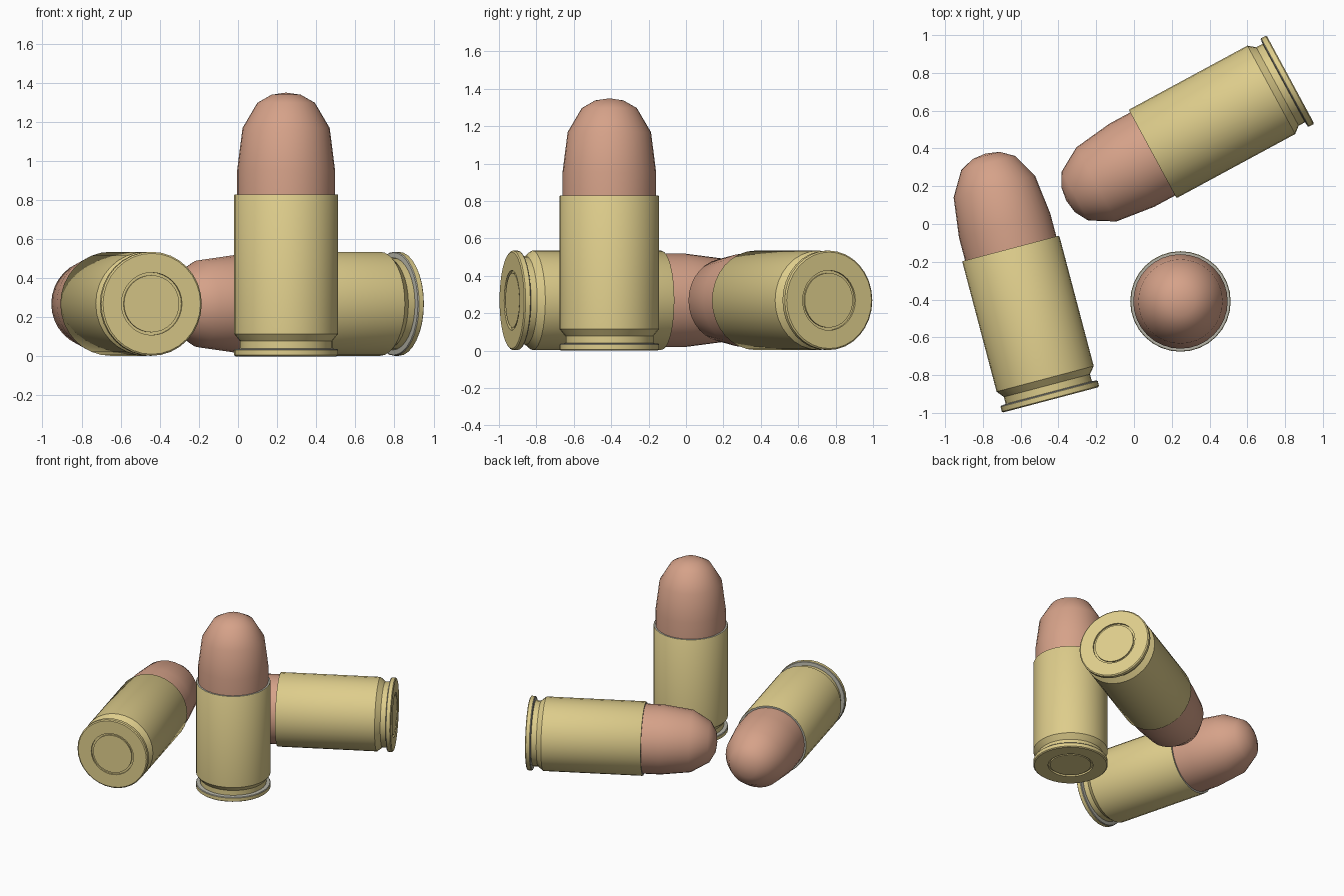
import bpy, bmesh, math
from mathutils import Matrix, Vector

if "Cube" in bpy.data.objects:
    bpy.data.objects.remove(bpy.data.objects["Cube"])


def material(name, rgb):
    m = bpy.data.materials.new(name)
    m.diffuse_color = (*rgb, 1)
    m.use_nodes = True
    m.node_tree.nodes["Principled BSDF"].inputs["Base Color"].default_value = m.diffuse_color
    return m


BRASS = material("brass", (0.73, 0.61, 0.26))
COPPER = material("copper", (0.67, 0.36, 0.25))
GREY = material("dull_grey", (0.46, 0.45, 0.38))
SEGMENTS = 32

# Profiles as (radius, height) from the base centre upwards
CASE = [(0, 0.003), (0.146, 0.003), (0.146, 0.014), (0.16, 0.014), (0.16, 0),
        (0.258, 0), (0.266, 0.006), (0.266, 0.032), (0.262, 0.037),
        (0.236, 0.040), (0.236, 0.078), (0.266, 0.115), (0.266, 0.824),
        (0.263, 0.829), (0.246, 0.829), (0.246, 0.79)]
BULLET = [(0.235, 0.79), (0.25, 0.80), (0.25, 0.955), (0.223, 1.168),
          (0.147, 1.297), (0.075, 1.338), (0, 1.349)]


def lathe(name, profile, mats, matrix, grey_bands=()):
    """Turn a profile around z; bands listed in grey_bands use the second material."""
    bm = bmesh.new()
    rings = []
    for r, z in profile:
        if r == 0:
            rings.append([bm.verts.new((0, 0, z))] * SEGMENTS)
        else:
            rings.append([bm.verts.new((r * math.cos(t), r * math.sin(t), z))
                          for t in (2 * math.pi * i / SEGMENTS for i in range(SEGMENTS))])
    for b, (low, high) in enumerate(zip(rings, rings[1:])):
        for i in range(SEGMENTS):
            j = (i + 1) % SEGMENTS
            corners = list(dict.fromkeys((low[i], low[j], high[j], high[i])))
            f = bm.faces.new(corners)
            f.material_index = 1 if b in grey_bands else 0
    me = bpy.data.meshes.new(name)
    bm.to_mesh(me)
    bm.free()
    for m in mats:
        me.materials.append(m)
    ob = bpy.data.objects.new(name, me)
    bpy.context.collection.objects.link(ob)
    ob.matrix_world = matrix
    bpy.ops.object.select_all(action='DESELECT')
    ob.select_set(True)
    bpy.context.view_layer.objects.active = ob
    bpy.ops.object.shade_smooth_by_angle(angle=math.radians(35))


def cartridge(label, base, direction):
    turn = Vector(direction).to_track_quat('Z', 'Y').to_matrix().to_4x4()
    mat = Matrix.Translation(base) @ turn
    # case: grey on the rim's forward face and the mouth lip
    lathe(label + "_case", CASE, (BRASS, GREY), mat, grey_bands=(7, 8, 13, 14))
    lathe(label + "_bullet", BULLET, (COPPER,), mat)


# One standing and two lying rounds
a, b = math.radians(14.8), math.radians(28.4)
cartridge("standing", (0.246, -0.41, 0), (0, 0, 1))
cartridge("left_lying", (-0.441, -0.931, 0.269), (-math.sin(a), math.cos(a), 0))
cartridge("right_lying", (0.828, 0.765, 0.269), (-math.cos(b), -math.sin(b), 0))
